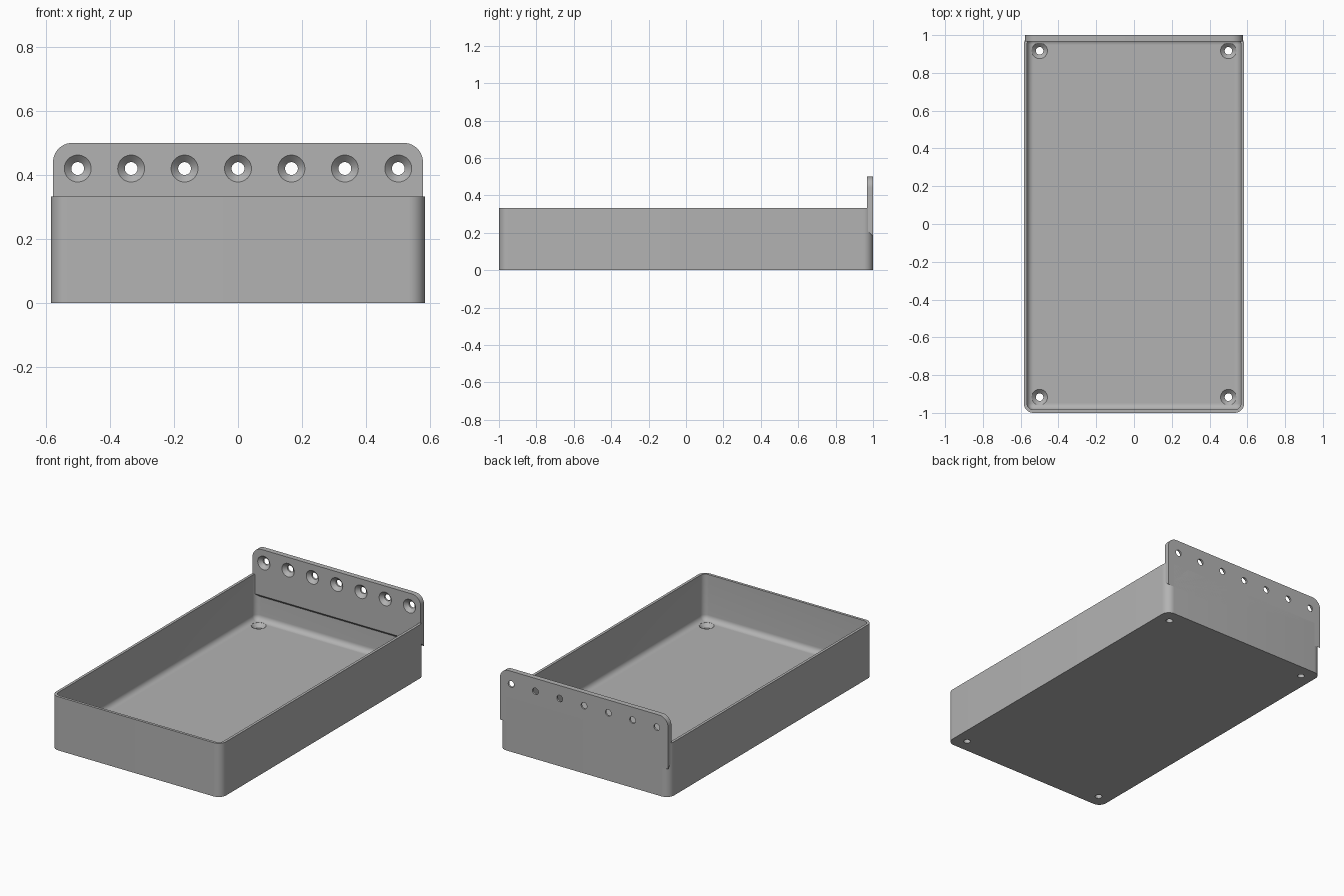
import bpy, bmesh
from math import sin, cos, pi, radians
from mathutils import Matrix, Vector

cube = bpy.data.objects.get("Cube")
if cube:
    bpy.data.objects.remove(cube, do_unlink=True)

# Overall sizes
HALF_X, HALF_Y, RIM_Z = 0.583, 1.0, 0.333
WALL, FLOOR, FILLET, CORNER = 0.0167, 0.05, 0.033, 0.05
PLATE_X, PLATE_TOP, PLATE_FRONT = 0.577, 0.5, 0.967

grey = bpy.data.materials.new("plain grey")
grey.use_nodes = True
grey.diffuse_color = (0.45, 0.45, 0.45, 1)
grey.node_tree.nodes["Principled BSDF"].inputs["Base Color"].default_value = grey.diffuse_color


def loft(bm, rings):
    """Skin a stack of equal rings and cap both ends."""
    loops = [[bm.verts.new(p) for p in ring] for ring in rings]
    for a, b in zip(loops, loops[1:]):
        for i in range(len(a)):
            j = (i + 1) % len(a)
            bm.faces.new((a[i], a[j], b[j], b[i]))
    bm.faces.new(loops[0][::-1])
    bm.faces.new(loops[-1])


def finish(bm, name):
    bmesh.ops.recalc_face_normals(bm, faces=bm.faces)
    mesh = bpy.data.meshes.new(name)
    bm.to_mesh(mesh)
    bm.free()
    mesh.materials.append(grey)
    obj = bpy.data.objects.new(name, mesh)
    bpy.context.collection.objects.link(obj)
    return obj


def arc(cx, cy, r, start, steps=10):
    turns = [start + pi / 2 * i / steps for i in range(steps + 1)]
    return [(cx + r * cos(t), cy + r * sin(t)) for t in turns]


def rounded_ring(inset, z):
    """Rounded rectangle parallel to the tray's outline."""
    r = max(CORNER - inset, 0.001)
    x, y = HALF_X - inset - r, HALF_Y - inset - r
    corners = ((x, y), (-x, y), (-x, -y), (x, -y))
    return [(px, py, z) for k, (cx, cy) in enumerate(corners)
            for px, py in arc(cx, cy, r, k * pi / 2)]


def screw_holes(name, places, turn):
    """Countersunk hole cutters, drilled along local -z."""
    bm = bmesh.new()
    profile = ((0.042, 0.03), (0.042, 0), (0.02, -0.022), (0.02, -0.1))
    for place in places:
        m = Matrix.Translation(place) @ turn
        loft(bm, [[m @ Vector((r * cos(2 * pi * i / 40), r * sin(2 * pi * i / 40), z))
                   for i in range(40)] for r, z in profile])
    cutter = finish(bm, name)
    cutter.hide_render = True
    return cutter


def drill(obj, cutter):
    mod = obj.modifiers.new("holes", "BOOLEAN")
    mod.operation, mod.solver, mod.object = "DIFFERENCE", "EXACT", cutter
    bpy.ops.object.select_all(action="DESELECT")
    obj.select_set(True)
    bpy.context.view_layer.objects.active = obj
    bpy.ops.object.modifier_apply(modifier=mod.name)
    bpy.data.objects.remove(cutter, do_unlink=True)
    bpy.ops.object.shade_smooth_by_angle(angle=radians(30))


# Open tray with rounded corners and a filleted floor
bm = bmesh.new()
rings = [rounded_ring(0, 0), rounded_ring(0, RIM_Z), rounded_ring(WALL, RIM_Z)]
for i in range(9):
    t = pi / 2 * i / 8
    rings.append(rounded_ring(WALL + FILLET * (1 - cos(t)), FLOOR + FILLET * (1 - sin(t))))
loft(bm, rings)
tray = finish(bm, "tray")
floor_spots = [(x, y, FLOOR) for x in (-0.5, 0.5) for y in (-0.917, 0.917)]
drill(tray, screw_holes("floor_hole_cutter", floor_spots, Matrix()))

# Mounting plate on the back, its lower edge sloped into the wall
bm = bmesh.new()
R = 0.06
top = arc(PLATE_X - R, PLATE_TOP - R, R, 0) + arc(R - PLATE_X, PLATE_TOP - R, R, pi / 2)
loft(bm, [[(x, y, z) for x, z in top + [(-PLATE_X, low), (PLATE_X, low)]]
          for y, low in ((PLATE_FRONT, 0.213), (HALF_Y, 0.18))])
plate = finish(bm, "mounting_plate")
plate_spots = [(k / 6, PLATE_FRONT, 0.42) for k in range(-3, 4)]
drill(plate, screw_holes("plate_hole_cutter", plate_spots, Matrix.Rotation(pi / 2, 4, "X")))
